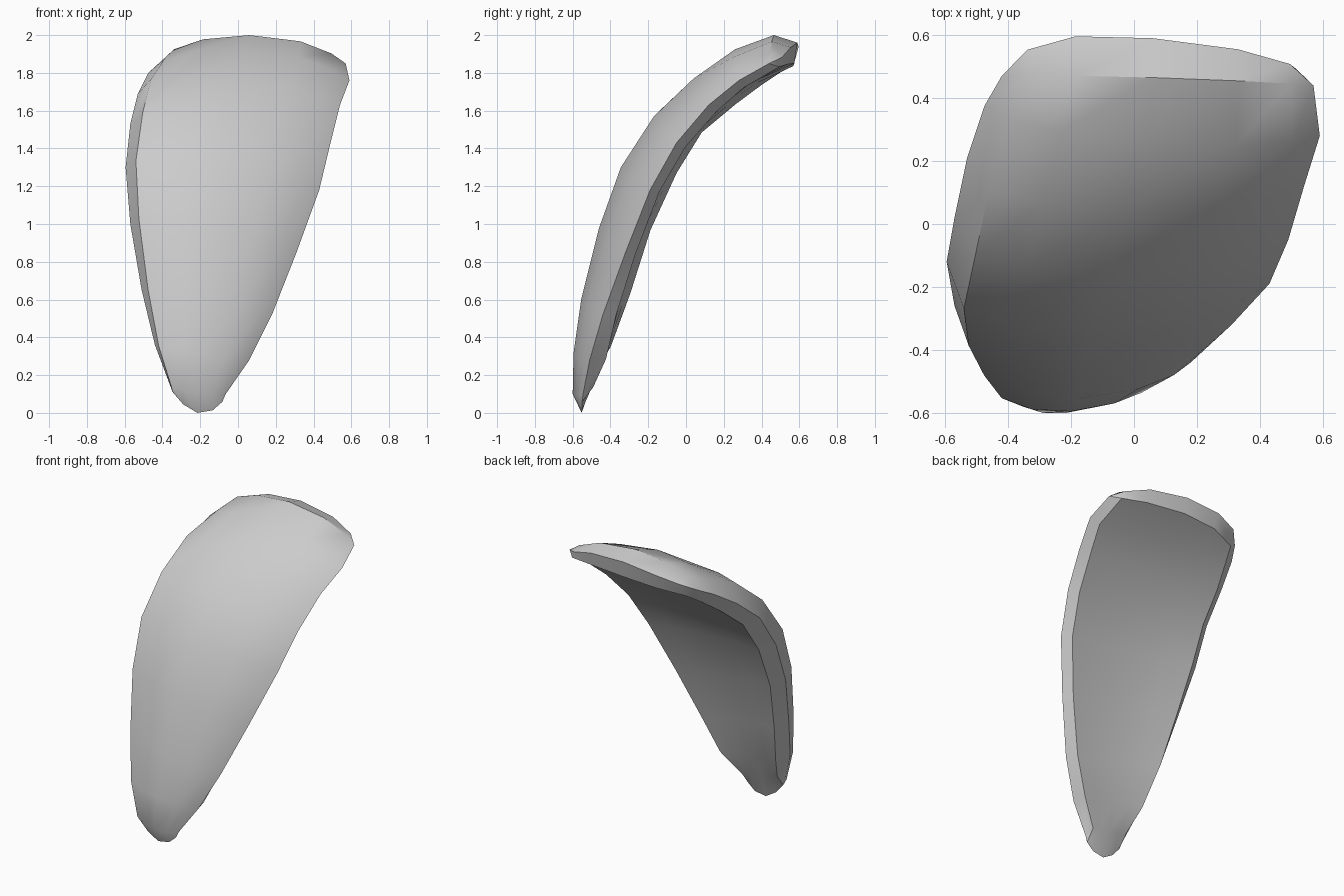
import bpy, bmesh
from mathutils import Vector as V

cube = bpy.data.objects.get("Cube")
if cube:
    bpy.data.objects.remove(cube)

# Cross-sections from tip to top: left edge, right edge, crest, edge depth
SECTIONS = [
    ((-.365, -.55, .16), (-.065, -.545, .10), (-.215, -.60, .10), .07),
    ((-.44, -.495, .36), (.06, -.51, .28), (-.20, -.595, .32), .1),
    ((-.51, -.38, .65), (.18, -.44, .52), (-.18, -.555, .60), .09),
    ((-.57, -.26, 1.0), (.31, -.32, .85), (-.16, -.46, .98), .08),
    ((-.595, -.12, 1.3), (.43, -.19, 1.18), (-.13, -.345, 1.3), .08),
    ((-.57, .02, 1.53), (.49, -.05, 1.43), (-.08, -.17, 1.57), .08),
    ((-.53, .21, 1.69), (.54, .12, 1.63), (-.03, .04, 1.77), .08),
    ((-.475, .375, 1.8), (.59, .28, 1.76), (.03, .26, 1.925), .07),
    ((-.42, .47, 1.85), (.57, .44, 1.85), (.06, .465, 2.0), .05),
]
OUTER_STEPS = (.25, .5, .77, .93)       # positions across the outer face
INNER_STEPS = (.06, .25, .5, .77, .94)
BULGE = (.97, 1, .68, .3)               # outer face profile
TOP_BULGE = (.85, 1, .78, .35)
HOLLOW = (0, .12, .2, .2, .15)          # nearly flat inner face
TOP_REACH = (.65, 1, 1, .8, .5)
INNER_REACH = (.35, .9, 1, .75, .45)
TIP_DROP = (.045, .1, .13, .1, .045)

bm = bmesh.new()
rings = []
last = len(SECTIONS) - 1
for k, (left, right, crest, edge) in enumerate(SECTIONS):
    left, right, crest = V(left), V(right), V(crest)
    rise = crest - (left + right) / 2
    normal, height = rise.normalized(), rise.length
    # The left bevel widens towards the top
    steps = (min(.09, .04 + .012 * k),) + OUTER_STEPS
    if k >= last - 1:
        bulge = (.5,) + TOP_BULGE
    else:
        bulge = (min(.75, .57 + .05 * k),) + BULGE
    front, back = [], []
    for i, (s, t) in enumerate(zip(steps, INNER_STEPS)):
        front.append(left.lerp(right, s) + rise * bulge[i])
        inner = left.lerp(right, t) + normal * (height * HOLLOW[i] - edge)
        if k == last:
            inner += V((0, .12, .02)) * INNER_REACH[i]
        back.append(inner)
    points = [left] + front + [right] + back[::-1]
    rings.append([bm.verts.new(p) for p in points])

# Skin between neighbouring sections
for a, b in zip(rings, rings[1:]):
    n = len(a)
    for i in range(n):
        j = (i + 1) % n
        bm.faces.new((a[i], a[j], b[j], b[i]))


def close_end(ring, ridge):
    """Close an end section with a ridge line running from edge to edge."""
    mid = [ring[0]] + [bm.verts.new(p) for p in ridge] + [ring[6]]
    front = ring[:7]
    back = [ring[0]] + ring[:5:-1]
    for side in (front, back):
        for i in range(6):
            quad = [side[i], side[i + 1], mid[i + 1], mid[i]]
            bm.faces.new(list(dict.fromkeys(quad)))


# Rounded top rim and lower tip
close_end(rings[-1], [rings[-1][i + 1].co + V((0, .125, -.04)) * w
                      for i, w in enumerate(TOP_REACH)])
l, r = V(SECTIONS[0][0]), V(SECTIONS[0][1])
close_end(rings[0], [l.lerp(r, s) - V((0, .005, d))
                     for s, d in zip(INNER_STEPS, TIP_DROP)])

bmesh.ops.recalc_face_normals(bm, faces=bm.faces)
mesh = bpy.data.meshes.new("curved_plate")
bm.to_mesh(mesh)
bm.free()
plate = bpy.data.objects.new("curved_plate", mesh)
bpy.context.collection.objects.link(plate)

# Plain grey finish
mat = bpy.data.materials.new("light_grey")
mat.use_nodes = True
grey = (.6, .6, .6, 1)
mat.diffuse_color = grey
mat.node_tree.nodes["Principled BSDF"].inputs["Base Color"].default_value = grey
mesh.materials.append(mat)

bpy.ops.object.select_all(action='DESELECT')
plate.select_set(True)
bpy.context.view_layer.objects.active = plate
bpy.ops.object.shade_smooth_by_angle(angle=.62)
